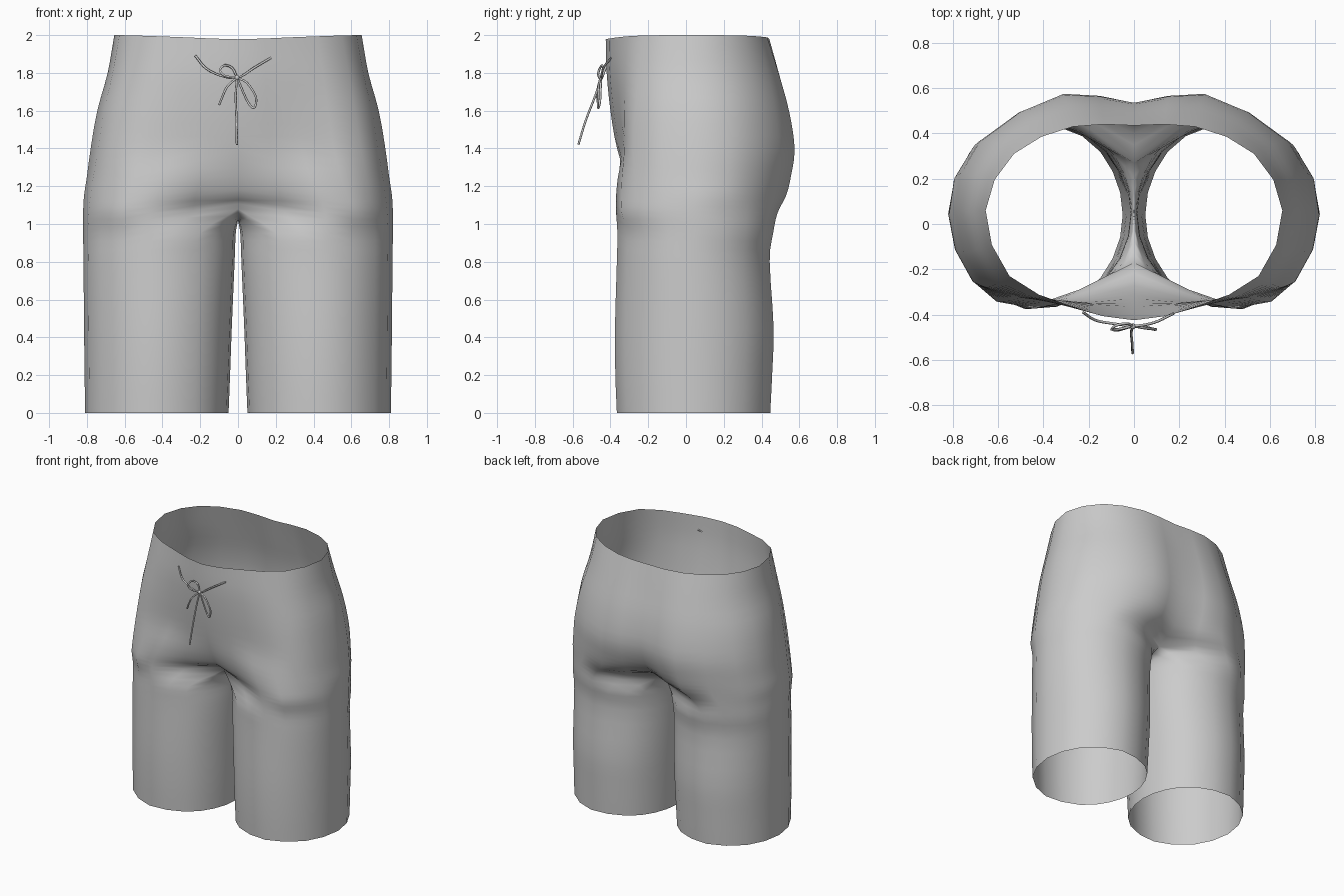
import bpy
import bmesh
import math
from mathutils import Vector

cube = bpy.data.objects.get("Cube")
if cube:
    bpy.data.objects.remove(cube, do_unlink=True)

grey = bpy.data.materials.new("plain_grey")
grey.use_nodes = True
grey.diffuse_color = (0.6, 0.6, 0.6, 1)
grey.node_tree.nodes["Principled BSDF"].inputs["Base Color"].default_value = (0.6, 0.6, 0.6, 1)

AROUND, DOWN = 2, 3   # resampling steps around and down the garment


def spline(pts, steps, before=None, after=None):
    """Smooth open path through pts, with optional phantom end points."""
    first = before if before is not None else 2 * pts[0] - pts[1]
    last = after if after is not None else 2 * pts[-1] - pts[-2]
    p = [first] + list(pts) + [last]
    out = []
    for i in range(1, len(p) - 2):
        a, b, c, d = p[i - 1:i + 3]
        for s in range(steps):
            t = s / steps
            out.append(0.5 * (2 * b + (c - a) * t + (2 * a - 5 * b + 4 * c - d) * t * t
                              + (3 * b - a - 3 * c + d) * t ** 3))
    return out + [pts[-1].copy()]


def half_arc(pts, crease):
    """Half a trunk ring; crease 0 is smooth across the middle, 1 is a sharp fold."""
    def phantom(end, nxt):
        mirrored = Vector((-nxt.x, nxt.y, nxt.z))
        return mirrored.lerp(2 * end - nxt, crease)
    return spline(pts, AROUND, phantom(pts[0], pts[1]), phantom(pts[-1], pts[-2]))


# Trunk rings: z, crease, front middle y, front, front corner, side, back corner, back (x, y), back middle y
trunk = [
    (2.00, 0.0, -.425, (.27, -.365), (.55, -.23), (.655, .06), (.53, .31), (.27, .43), .435),
    (1.80, 0.0, -.420, (.29, -.365), (.585, -.25), (.69, .06), (.57, .34), (.28, .49), .475),
    (1.60, 0.0, -.400, (.31, -.350), (.62, -.27), (.745, .06), (.63, .36), (.30, .545), .52),
    (1.40, 0.1, -.365, (.34, -.335), (.65, -.28), (.78, .06), (.67, .37), (.31, .575), .535),
    (1.25, 0.3, -.310, (.38, -.360), (.68, -.27), (.80, .06), (.69, .36), (.32, .555), .49),
    (1.15, 0.6, -.250, (.43, -.370), (.70, -.26), (.815, .05), (.71, .34), (.34, .53), .40),
    (1.06, 1.0, -.170, (.46, -.370), (.715, -.25), (.82, .04), (.72, .32), (.42, .485), .27),
]
# Leg rings: z, inner x, outer x, front y, back y
legs = [
    (.95, .012, .82, -.367, .465),
    (.80, .018, .818, -.37, .447),
    (.45, .033, .815, -.38, .468),
    (.20, .042, .812, -.378, .46),
    (.00, .050, .81, -.37, .45),
]
angles = [-122, -82, -40, 0, 40, 82, 122, 152, 180, 208]

rings = []
for z, crease, yf, a, b, c, d, e, yb in trunk:
    pts = [Vector((x, y, z)) for x, y in ((0, yf), a, b, c, d, e, (0, yb))]
    if z == 2.0:   # waist dips slightly in the middle
        for p in pts:
            p.z = 1.978 + 0.022 * min(1, p.x / 0.6)
    if crease == 1.0:
        pts[0].z = pts[-1].z = 1.08
    rings.append(half_arc(pts, crease))

# Crotch seam closes the last trunk ring between the legs
seam = [rings[-1][-1], Vector((0, .15, 1.035)), Vector((0, .03, 1.02)),
        Vector((0, -.08, 1.04)), rings[-1][0]]
rings[-1] += spline(seam, AROUND)[1:-1]

for z, xi, xo, yf, yb in legs:
    pts = [Vector(((xi + xo) / 2 + (xo - xi) / 2 * math.cos(math.radians(a)),
                   (yf + yb) / 2 + (yb - yf) / 2 * math.sin(math.radians(a)), z)) for a in angles]
    rings.append(spline(pts + [pts[0]], AROUND, pts[-1], pts[1])[:-1])

# Skin the left half of the garment, column by column
crotch = len(trunk) - 1
n_outer, n_all = len(rings[0]), len(rings[-1])
bm = bmesh.new()
grid = {}
for i in range(n_all):
    start = 0 if i < n_outer else crotch
    column = spline([r[i] for r in rings[start:]], DOWN)
    for k, p in enumerate(column):
        p.x = max(0, p.x)
        grid[start * DOWN + k, i] = bm.verts.new(p)
for k in range((len(rings) - 1) * DOWN):
    count = n_all if k >= crotch * DOWN else n_outer - 1
    for i in range(count):
        j = (i + 1) % n_all
        bm.faces.new((grid[k, i], grid[k + 1, i], grid[k + 1, j], grid[k, j]))
for f in bm.faces:
    f.smooth = True
mesh = bpy.data.meshes.new("shorts")
bm.to_mesh(mesh)
bm.free()
mesh.materials.append(grey)
shorts = bpy.data.objects.new("shorts", mesh)
bpy.context.collection.objects.link(shorts)
mirror = shorts.modifiers.new("mirror", 'MIRROR')
mirror.use_mirror_merge = True
mirror.merge_threshold = 0.0005


# Tied drawstring
def cord(name, pts):
    curve = bpy.data.curves.new(name, 'CURVE')
    curve.dimensions = '3D'
    curve.bevel_depth = 0.006
    curve.bevel_resolution = 1
    curve.use_fill_caps = True
    path = spline([Vector(p) for p in pts], 5)
    s = curve.splines.new('POLY')
    s.points.add(len(path) - 1)
    for point, p in zip(s.points, path):
        point.co = (*p, 1)
    curve.materials.append(grey)
    obj = bpy.data.objects.new(name, curve)
    bpy.context.collection.objects.link(obj)


cord("drawstring_band", [(-.225, -.39, 1.89), (-.17, -.425, 1.825), (-.09, -.44, 1.785),
                         (0, -.45, 1.775), (.09, -.435, 1.83), (.175, -.395, 1.88)])
cord("bow_loop_right", [(-.005, -.45, 1.775), (-.07, -.465, 1.785), (-.095, -.46, 1.815),
                        (-.07, -.445, 1.84), (-.03, -.44, 1.825), (-.005, -.45, 1.775)])
cord("bow_loop_left", [(-.005, -.45, 1.775), (.05, -.46, 1.745), (.095, -.465, 1.67),
                       (.085, -.465, 1.615), (.05, -.455, 1.65), (-.005, -.45, 1.775)])
cord("tail_right", [(-.005, -.45, 1.775), (-.055, -.465, 1.73), (-.08, -.47, 1.68), (-.1, -.465, 1.63)])
cord("tail_middle", [(-.005, -.45, 1.775), (-.012, -.48, 1.68), (-.008, -.53, 1.55), (-.006, -.57, 1.42)])

bpy.ops.mesh.primitive_uv_sphere_add(segments=10, ring_count=6, radius=0.013, location=(-.005, -.452, 1.775))
knot = bpy.context.object
knot.name = "drawstring_knot"
knot.data.materials.append(grey)
bpy.ops.object.shade_smooth()
